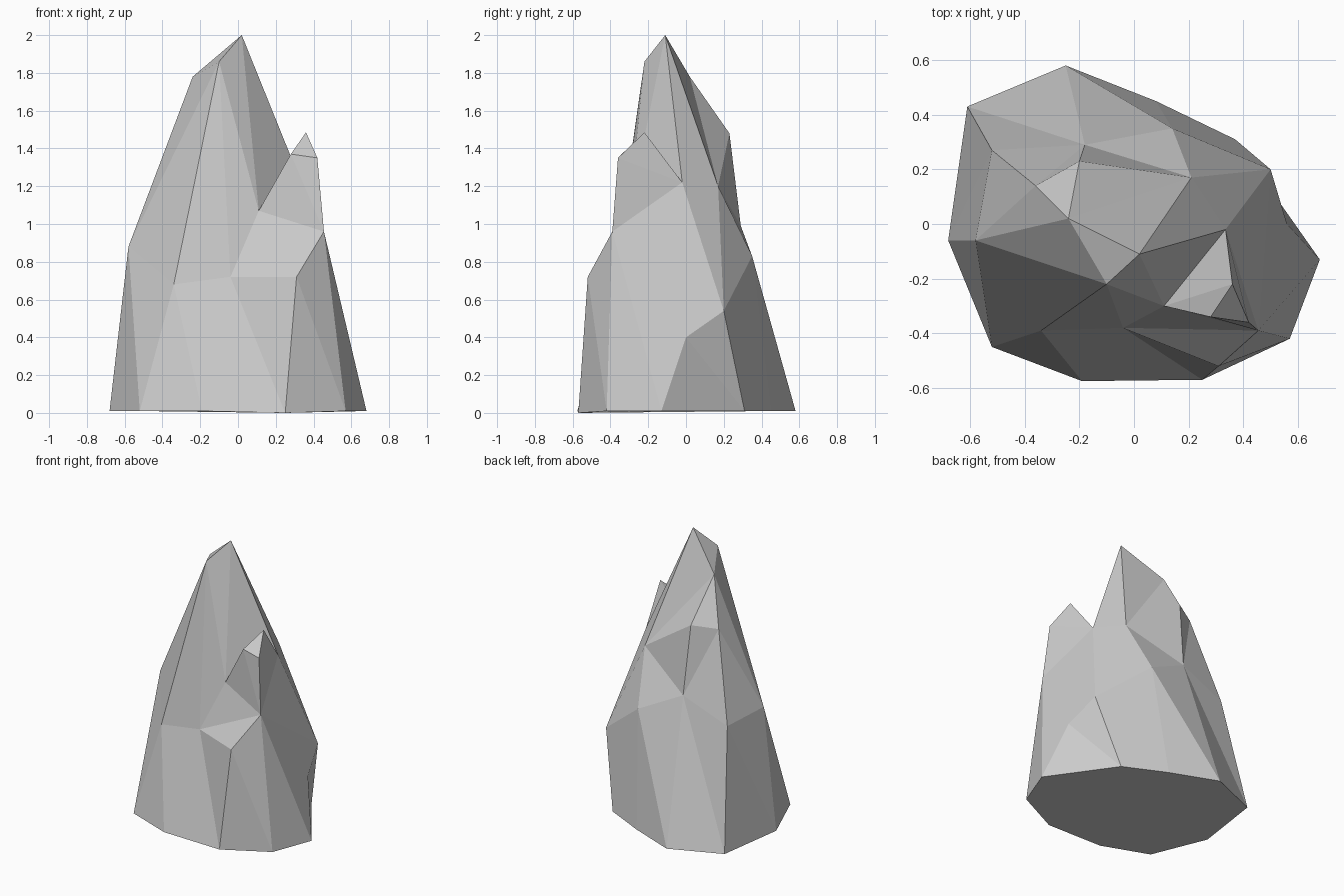
import bpy, bmesh

if "Cube" in bpy.data.objects:
    bpy.data.objects.remove(bpy.data.objects["Cube"])

bm = bmesh.new()


def ring(points):
    return [bm.verts.new(p) for p in points]


def fan(hub, rim, closed=True):
    """Facet the rock with triangles spreading from one hub corner."""
    rim = rim + rim[:1] if closed else rim
    for a, b in zip(rim, rim[1:]):
        bm.faces.new((hub, a, b))


# Foot outline, nearly flat on the ground
foot = ring([(x, y, 0.0 if (x, y) == (0.25, -0.57) else 0.01) for x, y in (
    (-0.68, -0.06), (-0.52, -0.45), (-0.19, -0.575), (0.25, -0.57),
    (0.57, -0.42), (0.68, -0.13), (0.37, 0.31), (0.08, 0.45),
    (-0.25, 0.58), (-0.61, 0.43))])

# Uneven waist, one corner above each foot corner
waist = ring([
    (-0.58, -0.06, 0.88), (-0.34, -0.39, 0.68), (-0.04, -0.38, 0.72),
    (0.31, -0.52, 0.72), (0.455, -0.39, 0.96), (0.56, 0.0, 0.40),
    (0.50, 0.20, 0.54), (0.14, 0.35, 0.83), (-0.18, 0.29, 0.99),
    (-0.52, 0.27, 0.85)])

# Main spire corners
tip, brow, crest, back, left_edge, rear = ring([
    (0.02, -0.11, 2.0), (-0.10, -0.22, 1.86), (-0.24, 0.02, 1.78),
    (-0.20, 0.23, 1.48), (-0.36, 0.14, 1.46), (0.21, 0.17, 1.20)])

# Small side peak and the notch between the peaks
saddle, notch, side_l, side_r, side_tip = ring([
    (0.335, -0.02, 1.22), (0.11, -0.30, 1.07), (0.28, -0.34, 1.37),
    (0.42, -0.36, 1.35), (0.36, -0.22, 1.485)])

# Underside and lower wall
bm.faces.new(foot)
n = len(foot)
for i in range(n):
    j = (i + 1) % n
    bm.faces.new((foot[i], foot[j], waist[i]))
    bm.faces.new((foot[j], waist[j], waist[i]))

# Upper facets
w = waist
fan(brow, [tip, crest, w[0], w[1], w[2], notch])
fan(rear, [tip, crest, back, w[8], w[7], w[6], saddle])
fan(left_edge, [crest, back, w[8], w[9], w[0]])
fan(w[4], [w[3], w[2], notch, side_l, side_r, saddle, w[6], w[5]], closed=False)
fan(side_tip, [side_l, side_r, saddle, notch])
bm.faces.new((notch, saddle, tip))

bmesh.ops.recalc_face_normals(bm, faces=bm.faces[:])
mesh = bpy.data.meshes.new("rock_spire")
bm.to_mesh(mesh)
bm.free()
rock = bpy.data.objects.new("rock_spire", mesh)
bpy.context.collection.objects.link(rock)
